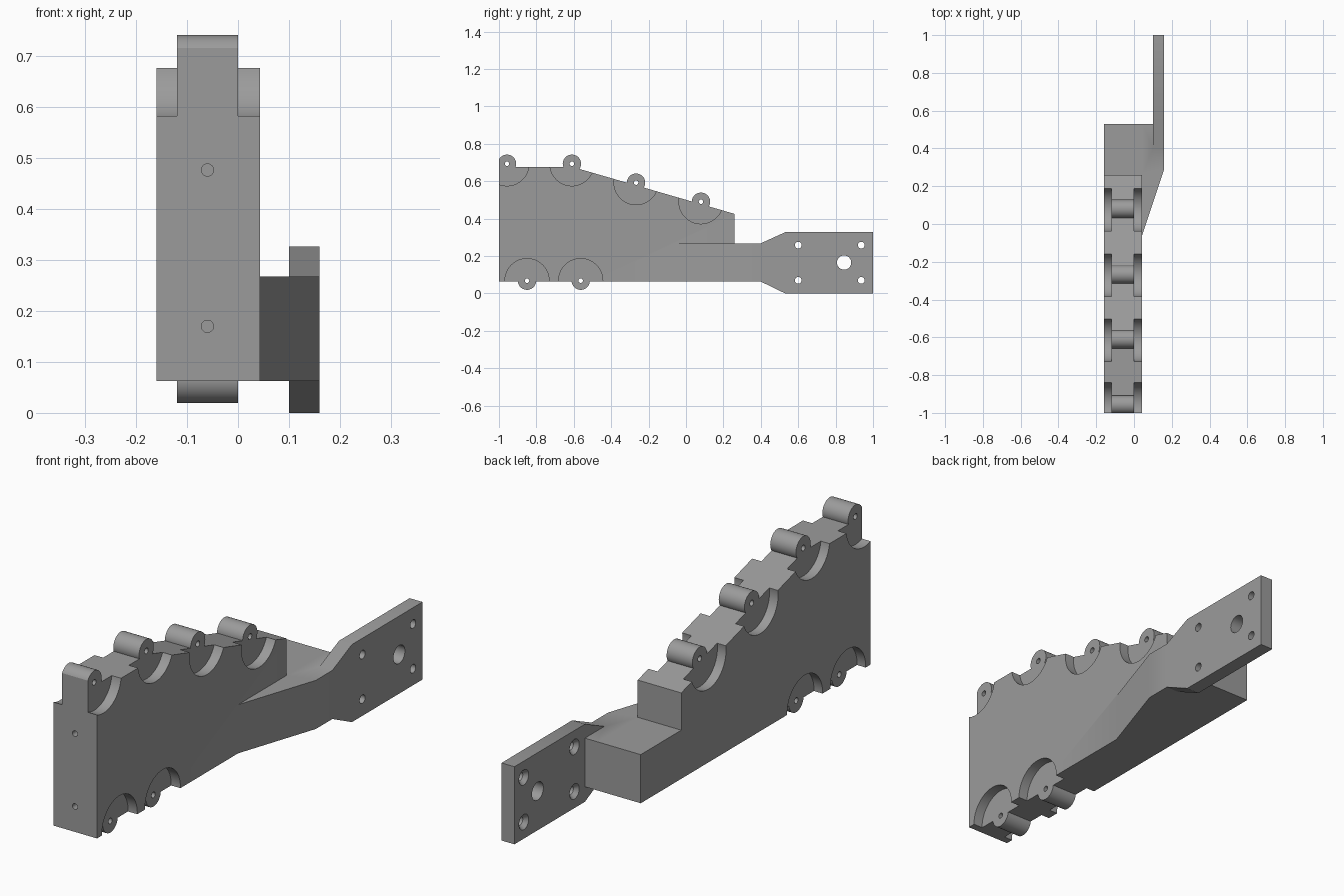
import bpy, bmesh, math
from mathutils import Matrix, Vector

if "Cube" in bpy.data.objects:
    bpy.data.objects.remove(bpy.data.objects["Cube"])

grey = bpy.data.materials.new("mid grey")
grey.diffuse_color = (0.33, 0.33, 0.33, 1)
grey.use_nodes = True
grey.node_tree.nodes["Principled BSDF"].inputs["Base Color"].default_value = grey.diffuse_color


def finish(bm, name):
    bmesh.ops.recalc_face_normals(bm, faces=bm.faces)
    me = bpy.data.meshes.new(name)
    bm.to_mesh(me)
    bm.free()
    me.materials.append(grey)
    ob = bpy.data.objects.new(name, me)
    bpy.context.collection.objects.link(ob)
    return ob


def prism(name, points, offset):
    """Extrude a flat outline by an offset vector."""
    bm = bmesh.new()
    face = bm.faces.new([bm.verts.new(p) for p in points])
    ext = bmesh.ops.extrude_face_region(bm, geom=[face])["geom"]
    verts = [v for v in ext if isinstance(v, bmesh.types.BMVert)]
    bmesh.ops.translate(bm, verts=verts, vec=Vector(offset))
    return finish(bm, name)


def side_prism(name, yz, x0, x1):
    return prism(name, [(x0, y, z) for y, z in yz], (x1 - x0, 0, 0))


def cylinder(name, start, axis, length, r0, r1=None, seg=48):
    bm = bmesh.new()
    axis = Vector(axis)
    m = Matrix.Translation(Vector(start) + axis * length / 2) @ \
        axis.to_track_quat('Z', 'Y').to_matrix().to_4x4()
    bmesh.ops.create_cone(bm, cap_ends=True, segments=seg, radius1=r0,
                          radius2=r0 if r1 is None else r1,
                          depth=length, matrix=m)
    return finish(bm, name)


def combine(target, tool, op):
    mod = target.modifiers.new("combine", 'BOOLEAN')
    mod.operation, mod.solver, mod.object = op, 'EXACT', tool
    bpy.context.view_layer.objects.active = target
    bpy.ops.object.modifier_apply(modifier=mod.name)
    bpy.data.objects.remove(tool)


X = (1, 0, 0)
L, R = -0.16, 0.043          # body sides
RIB_L, RIB_R = -0.12, 0.0    # central rib between the pockets
LOW, STEP = 0.063, 0.268     # underside and step height

# Main body: stepped side outline with sloping top
bracket = side_prism("bracket", [
    (-1, LOW), (0.53, LOW), (0.53, STEP), (0.26, STEP),
    (0.26, 0.425), (-0.61, 0.677), (-1, 0.677)], L, R)

# Round pockets on both sides, with a lug left in the middle of each
centres = [(-0.957, 0.693), (-0.61, 0.693), (-0.267, 0.592), (0.08, 0.49),
           (-0.85, 0.068), (-0.563, 0.068)]
for y, z in centres:
    for x0, x1 in ((L - 0.05, RIB_L), (RIB_R, R + 0.05)):
        combine(bracket, cylinder("pocket", (x0, y, z), X, x1 - x0, 0.118, seg=64),
                'DIFFERENCE')
for y, z in centres:
    combine(bracket, cylinder("lug", (RIB_L, y, z), X, RIB_R - RIB_L, 0.049), 'UNION')
    combine(bracket, cylinder("lug_hole", (-0.3, y, z), X, 0.6, 0.012, seg=24),
            'DIFFERENCE')

# Trim the front lug flush with the front face
combine(bracket, side_prism("trim", [(-1.2, -0.1), (-1, -0.1), (-1, 1), (-1.2, 1)],
                            -0.4, 0.4), 'DIFFERENCE')

# Blind holes in the front face
for z in (0.17, 0.477):
    combine(bracket, cylinder("front_hole", (-0.06, -1.05, z), (0, 1, 0), 0.2,
                              0.012, seg=24), 'DIFFERENCE')

# Angled arm widening towards the mounting plate
arm = prism("arm", [(x, y, LOW) for x, y in
                    ((0, -0.19), (0.16, 0.29), (0.16, 0.53), (0, 0.53))],
            (0, 0, STEP - LOW))
combine(bracket, arm, 'UNION')

# Mounting plate with flared neck
plate = side_prism("plate", [
    (0.40, LOW), (0.53, 0), (1, 0), (1, 0.327), (0.53, 0.327), (0.40, STEP)],
    0.10, 0.16)
combine(bracket, plate, 'UNION')

# Countersunk screw holes and the large centre hole
for y in (0.6, 0.937):
    for z in (0.07, 0.258):
        combine(bracket, cylinder("screw_hole", (0.05, y, z), X, 0.2, 0.018, seg=32),
                'DIFFERENCE')
        combine(bracket, cylinder("countersink", (0.095, y, z), X, 0.025,
                                  0.036, 0.016, seg=32), 'DIFFERENCE')
combine(bracket, cylinder("large_hole", (0.05, 0.845, 0.165), X, 0.2, 0.038),
        'DIFFERENCE')

# Smooth the round walls, keep the edges sharp
bpy.ops.object.select_all(action='DESELECT')
bracket.select_set(True)
bpy.context.view_layer.objects.active = bracket
bpy.ops.object.shade_smooth_by_angle(angle=math.radians(25))
